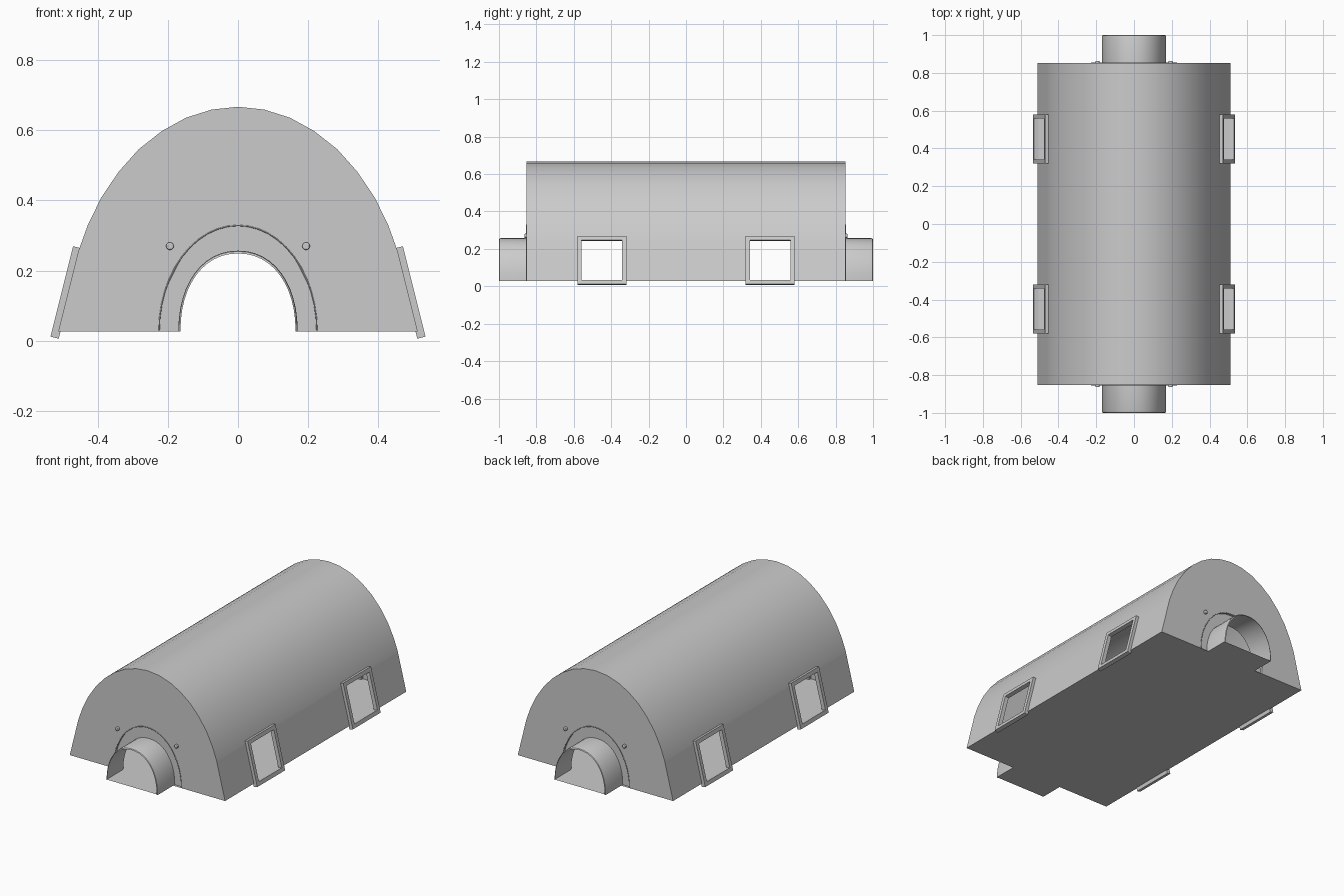
import bpy, bmesh, math
from mathutils import Vector

if "Cube" in bpy.data.objects:
    bpy.data.objects.remove(bpy.data.objects["Cube"])

Z0, END = 0.027, 0.853          # floor height, half length of the main hull
DEPTH = 0.015                   # depth of the arched recess in the end walls
WIN = (0.342, 0.558)            # window opening along y


def make(name, build, smooth=True):
    bm = bmesh.new()
    build(bm)
    bmesh.ops.remove_doubles(bm, verts=bm.verts, dist=1e-5)
    me = bpy.data.meshes.new(name)
    bm.to_mesh(me)
    bm.free()
    ob = bpy.data.objects.new(name, me)
    bpy.context.collection.objects.link(ob)
    bpy.ops.object.select_all(action='DESELECT')
    ob.select_set(True)
    bpy.context.view_layer.objects.active = ob
    if smooth:
        bpy.ops.object.shade_smooth_by_angle(angle=math.radians(30))
    return ob


def face(bm, pts):
    return bm.faces.new([bm.verts.new(p) for p in pts])


def arch(w, h, p=1.0, n=24):
    """Half-ellipse profile from right to left; p < 1 makes it boxier."""
    out = []
    for i in range(n + 1):
        a = math.pi * i / n
        c, s = math.cos(a), max(0.0, math.sin(a))
        out.append((math.copysign(abs(c) ** p, c) * w, Z0 + h * s ** p))
    return out


def loft(bm, rings):
    for a, b in zip(rings, rings[1:]):
        for i in range(len(a) - 1):
            face(bm, (a[i], a[i + 1], b[i + 1], b[i]))


def at(profile, y):
    return [(x, y, z) for x, z in profile]


half = [(0.512, Z0), (0.5113, 0.03), (0.4582, 0.243), (0.4552, 0.255), (0.428, 0.33),
        (0.39, 0.408), (0.34, 0.482), (0.283, 0.546), (0.217, 0.598),
        (0.148, 0.636), (0.075, 0.659)]
hull_profile = half + [(0, 0.667)] + [(-x, z) for x, z in reversed(half)]
recess = arch(0.225, 0.302)
door = arch(0.17, 0.23, 0.93)


# Vaulted roof and sides, with four window openings
def build_roof(bm):
    ys = [-END, -WIN[1], -WIN[0], WIN[0], WIN[1], END]
    last = len(hull_profile) - 2
    for j in range(5):
        for i in range(last + 1):
            if j in (1, 3) and i in (1, last - 1):
                continue
            (xa, za), (xb, zb) = hull_profile[i], hull_profile[i + 1]
            face(bm, ((xa, ys[j], za), (xa, ys[j + 1], za),
                      (xb, ys[j + 1], zb), (xb, ys[j], zb)))
    bmesh.ops.remove_doubles(bm, verts=bm.verts, dist=1e-5)
    bmesh.ops.recalc_face_normals(bm, faces=bm.faces)


make("roof", build_roof)


# Floor, running out into both entrance tunnels
def build_floor(bm):
    d, w = 0.17, 0.512
    face(bm, [(-w, END, Z0), (-d, END, Z0), (-d, 0.995, Z0), (d, 0.995, Z0),
              (d, END, Z0), (w, END, Z0), (w, -END, Z0), (d, -END, Z0),
              (d, -0.995, Z0), (-d, -0.995, Z0), (-d, -END, Z0), (-w, -END, Z0)])


make("floor", build_floor, False)

for s, tag in ((-1, "front"), (1, "back")):
    # End wall with a recessed arch around the entrance
    def build_wall(bm):
        f = face(bm, at(hull_profile, s * END) + at(recess[::-1], s * END))
        bmesh.ops.triangulate(bm, faces=[f])
        loft(bm, [at(recess, s * END), at(recess, s * (END - DEPTH)),
                  at(door, s * (END - DEPTH))])

    make(tag + "_wall", build_wall)

    # Entrance tunnel with a softened outer lip
    def build_tunnel(bm):
        def lip(k):
            return [(x * k, Z0 + (z - Z0) * k) for x, z in door]
        loft(bm, [at(door, s * (END - DEPTH)), at(door, s * 0.99),
                  at(lip(0.99), s * 0.997), at(lip(0.965), s)])

    make(tag + "_tunnel", build_tunnel)

    # Thin seam cord around the recess
    cu = bpy.data.curves.new(tag + "_seam", 'CURVE')
    cu.dimensions = '3D'
    cu.bevel_depth = 0.002
    cu.bevel_resolution = 1
    sp = cu.splines.new('POLY')
    sp.points.add(len(recess) - 1)
    for pt, (x, z) in zip(sp.points, recess):
        pt.co = (x, s * END, z, 1)
    bpy.context.collection.objects.link(bpy.data.objects.new(tag + "_seam", cu))

    # Round studs beside the arch
    for x in (-0.194, 0.194):
        bpy.ops.mesh.primitive_cylinder_add(vertices=16, radius=0.011, depth=0.016,
                                            location=(x, s * (END + 0.003), 0.27),
                                            rotation=(math.pi / 2, 0, 0))
        stud = bpy.context.object
        stud.name = tag + "_stud"
        bev = stud.modifiers.new("round", 'BEVEL')
        bev.width, bev.segments = 0.003, 2
        bpy.ops.object.shade_smooth_by_angle()

# Window frames, tilted to lie on the sloping sides
top, low = Vector((0.4582, 0, 0.243)), Vector((0.5113, 0, 0.03))
along = (top - low).normalized()
out = Vector((along.z, 0, -along.x))


def build_frame(side, yc):
    def build(bm):
        def rect(margin, depth):
            a, b = low - along * margin + out * depth, top + along * margin + out * depth
            h = (WIN[1] - WIN[0]) / 2 + margin
            return [(side * p.x, yc + k * h, p.z)
                    for p, k in ((a, -1), (a, 1), (b, 1), (b, -1), (a, -1))]
        loft(bm, [rect(0, -0.006), rect(0.023, -0.006), rect(0.023, 0.018),
                  rect(0, 0.018), rect(0, -0.006)])
        bmesh.ops.remove_doubles(bm, verts=bm.verts, dist=1e-5)
        bmesh.ops.recalc_face_normals(bm, faces=bm.faces)
    return build


for side in (-1, 1):
    for yc in (-0.45, 0.45):
        make("window_frame", build_frame(side, yc), False)
